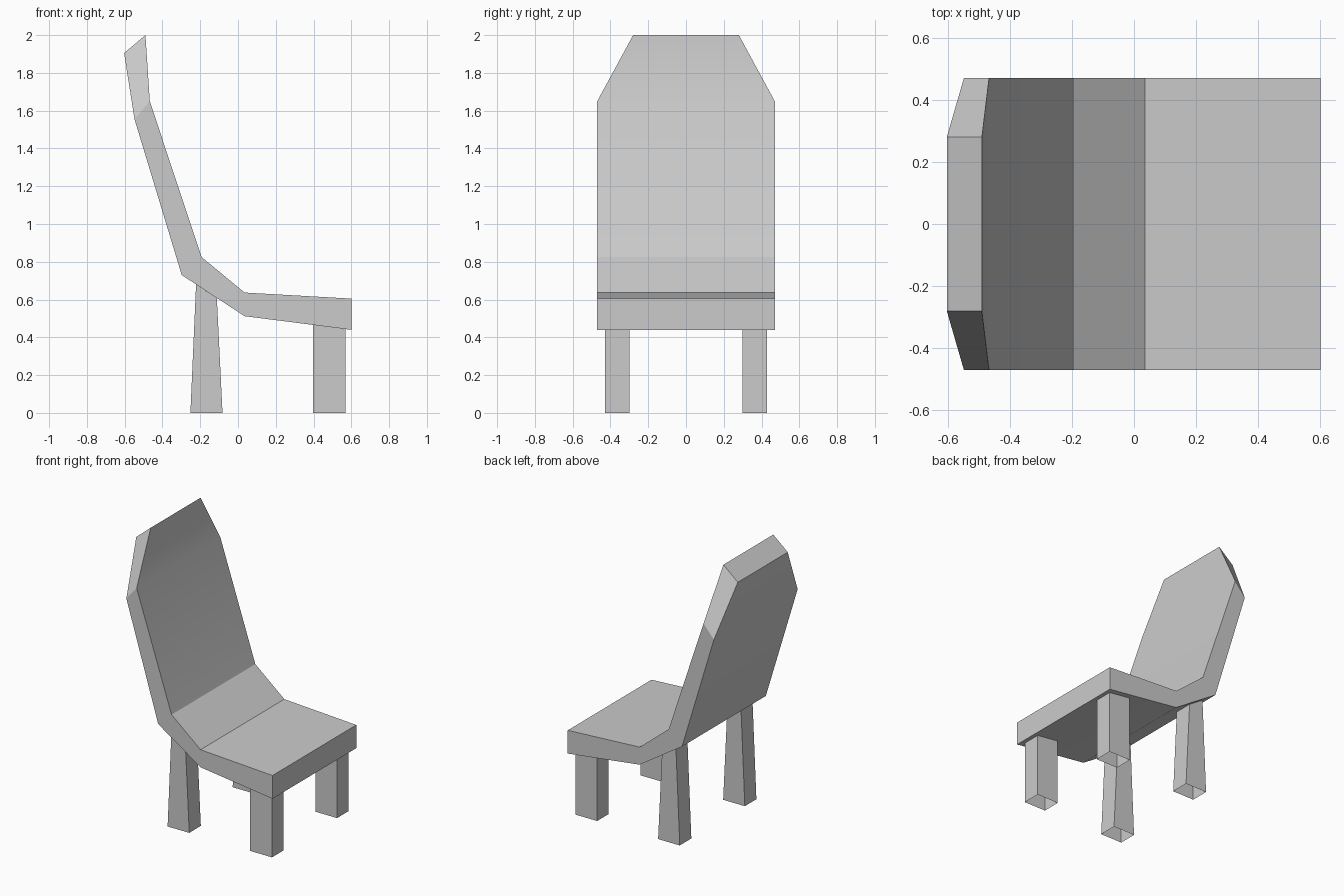
import bpy, bmesh

if "Cube" in bpy.data.objects:
    bpy.data.objects.remove(bpy.data.objects["Cube"])


def make_object(name, bm):
    bmesh.ops.recalc_face_normals(bm, faces=bm.faces)
    mesh = bpy.data.meshes.new(name)
    bm.to_mesh(mesh)
    bm.free()
    obj = bpy.data.objects.new(name, mesh)
    bpy.context.collection.objects.link(obj)
    return obj


def skin(bm, rings):
    """Join consecutive four-point rings with quads and return the vertex rings."""
    loops = [[bm.verts.new(p) for p in ring] for ring in rings]
    for a, b in zip(loops, loops[1:]):
        for i in range(4):
            j = (i + 1) % 4
            bm.faces.new((a[i], a[j], b[j], b[i]))
    return loops


# Seat and backrest: one bent slab, as (upper x, z), (lower x, z), half width
sections = [
    ((0.60, 0.605), (0.60, 0.44), 0.47),
    ((0.035, 0.637), (0.035, 0.512), 0.47),
    ((-0.193, 0.825), (-0.298, 0.73), 0.47),
    ((-0.467, 1.65), (-0.548, 1.555), 0.47),
    ((-0.49, 2.0), (-0.603, 1.905), 0.28),
]
bm = bmesh.new()
loops = skin(bm, [[(u[0], -w, u[1]), (u[0], w, u[1]), (l[0], w, l[1]), (l[0], -w, l[1])]
                  for u, l, w in sections])
bm.faces.new(loops[0])
bm.faces.new(loops[-1])
seat = make_object("seat_and_backrest", bm)
bpy.context.view_layer.objects.active = seat
seat.select_set(True)
bpy.ops.object.shade_smooth_by_angle(angle=0.5236)


# Legs: tubes open at the foot, tops following the underside, mirrored across y
def leg_pair(name, foot, top_back, top_front):
    y0, y1 = 0.30, 0.43
    bm = bmesh.new()
    skin(bm, [[(b[0], y0, b[1]), (f[0], y0, f[1]), (f[0], y1, f[1]), (b[0], y1, b[1])]
              for b, f in (((foot[0], 0), (foot[1], 0)), (top_back, top_front))])
    obj = make_object(name, bm)
    # Outward normals for the open tube
    centre = sum((v.co for v in obj.data.vertices), obj.location.copy()) / 8
    face = obj.data.polygons[0]
    if face.normal.dot(face.center - centre) < 0:
        obj.data.flip_normals()
    mirror = obj.modifiers.new("mirror", 'MIRROR')
    mirror.use_axis = (False, True, False)


leg_pair("front_legs", (0.397, 0.568), (0.397, 0.466), (0.568, 0.444))
leg_pair("back_legs", (-0.252, -0.082), (-0.222, 0.68), (-0.112, 0.608))
